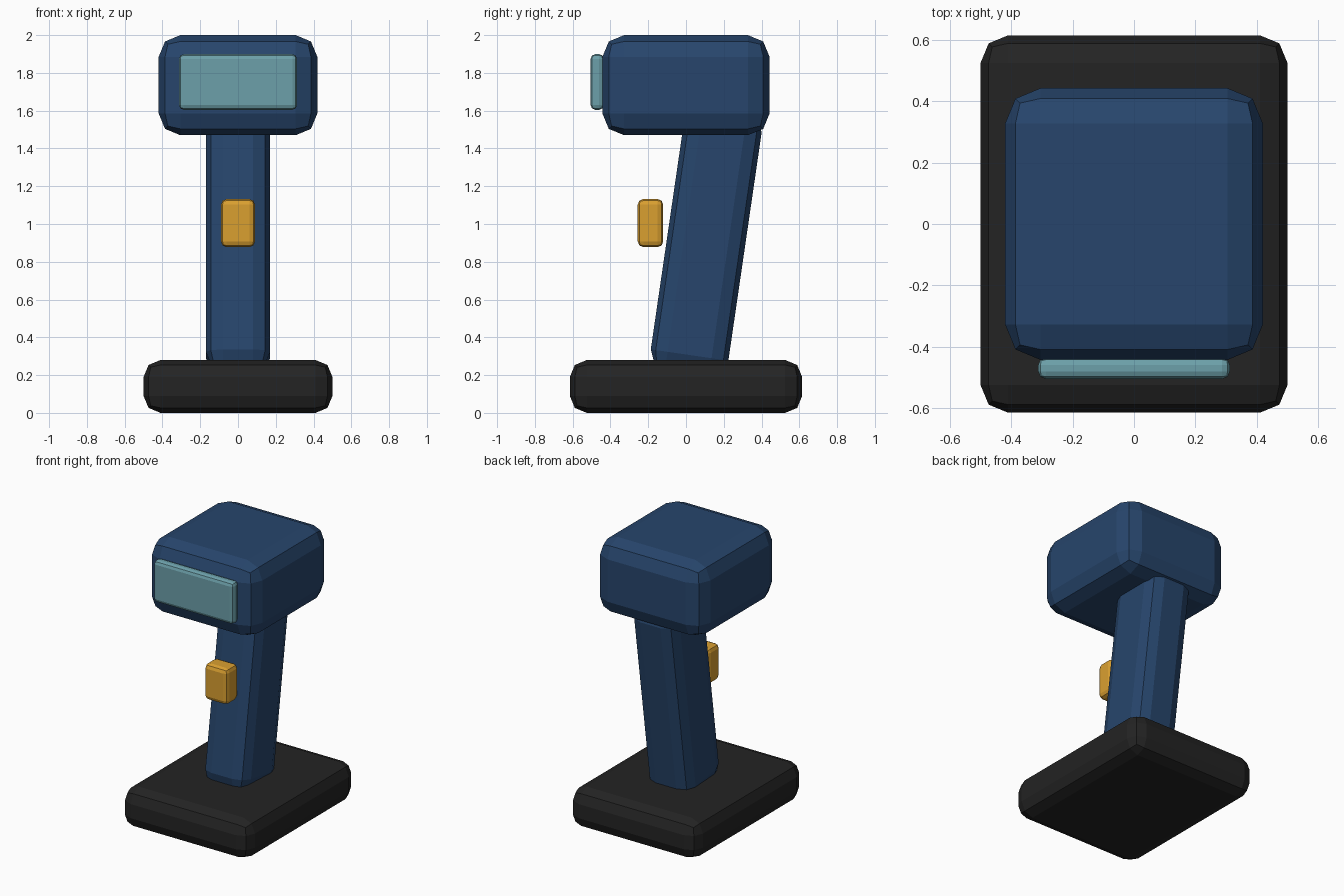
import bpy, bmesh, math
from mathutils import Matrix, Vector

if "Cube" in bpy.data.objects:
    bpy.data.objects.remove(bpy.data.objects["Cube"])


def material(name, rgb):
    m = bpy.data.materials.new(name)
    m.diffuse_color = (*rgb, 1.0)
    m.use_nodes = True
    m.node_tree.nodes["Principled BSDF"].inputs["Base Color"].default_value = m.diffuse_color
    return m


BLUE = material("navy blue", (0.02, 0.06, 0.15))
BLACK = material("black rubber", (0.017, 0.017, 0.017))
GLASS = material("pale teal glass", (0.15, 0.35, 0.40))
AMBER = material("amber", (0.70, 0.35, 0.03))


def rounded_box(name, center, size, radius, mat, tilt=0.0):
    """Box with two-segment flat-shaded bevels, optionally tilted about x."""
    bm = bmesh.new()
    bmesh.ops.create_cube(bm, size=1.0, matrix=Matrix.Diagonal((*size, 1.0)))
    bmesh.ops.bevel(bm, geom=bm.edges[:], offset=radius, segments=2,
                    profile=0.5, affect='EDGES', clamp_overlap=True)
    mesh = bpy.data.meshes.new(name)
    bm.to_mesh(mesh)
    bm.free()
    mesh.materials.append(mat)
    ob = bpy.data.objects.new(name, mesh)
    ob.location = Vector(center)
    ob.rotation_euler = (tilt, 0, 0)
    bpy.context.collection.objects.link(ob)
    return ob


# foot
rounded_box("base", (0, 0, 0.14), (1.0, 1.23, 0.28), 0.09, BLACK)
# leaning grip, sunk into base and head
rounded_box("handle", (0, 0.107, 0.91), (0.34, 0.415, 1.40), 0.09, BLUE,
            -math.radians(8.3))
# scanning head and its window
rounded_box("head", (0, 0, 1.735), (0.84, 0.885, 0.53), 0.115, BLUE)
rounded_box("scan_window", (0, -0.47, 1.752), (0.625, 0.07, 0.295), 0.025, GLASS)
# trigger button in front of the grip
rounded_box("trigger", (0, -0.188, 1.005), (0.18, 0.135, 0.255), 0.03, AMBER)
